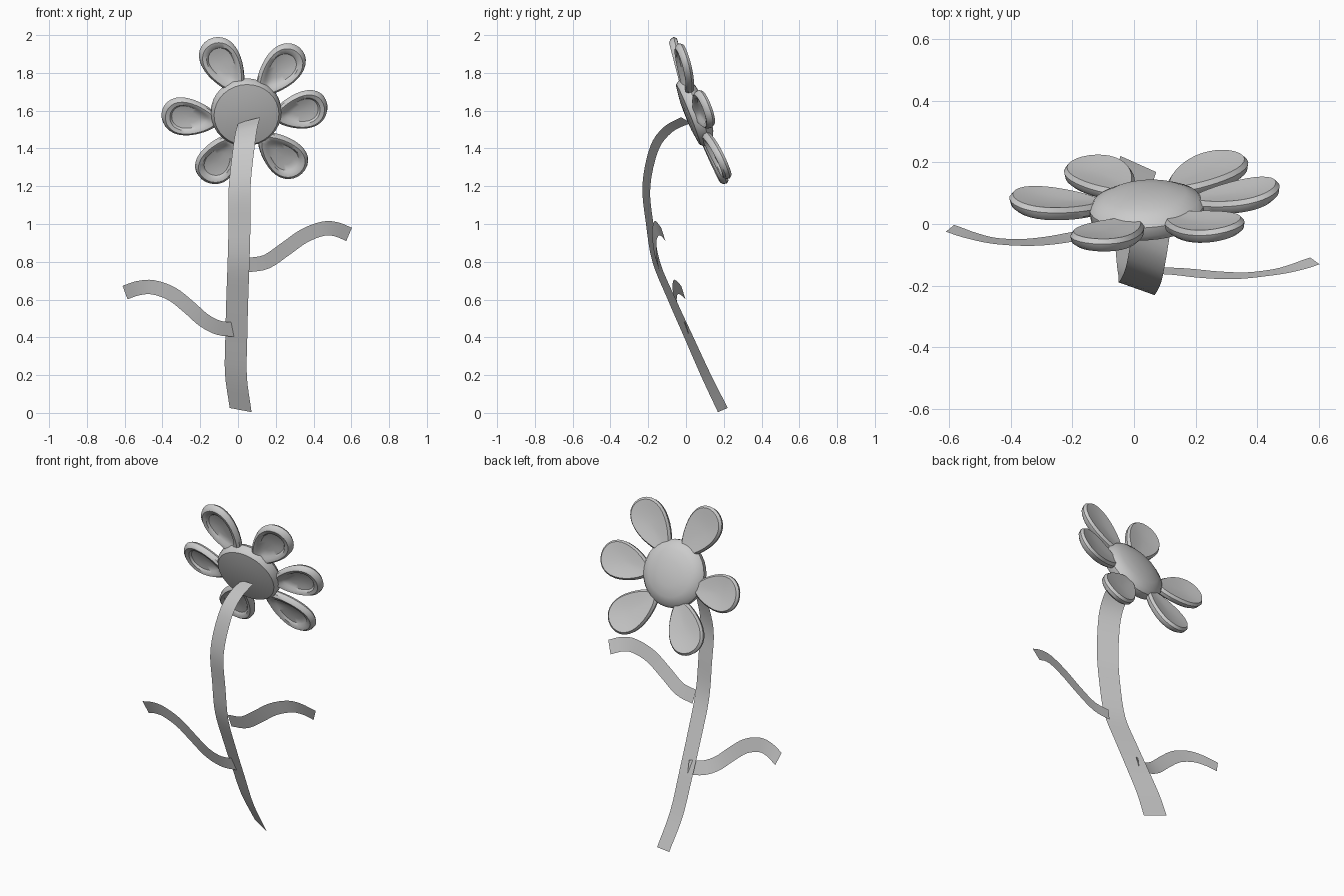
import bpy, bmesh, math
from mathutils import Vector

cube = bpy.data.objects.get("Cube")
if cube:
    bpy.data.objects.remove(cube)

grey = bpy.data.materials.new("light_grey")
grey.use_nodes = True
colour = (0.6, 0.6, 0.6, 1)
grey.diffuse_color = colour
grey.node_tree.nodes["Principled BSDF"].inputs["Base Color"].default_value = colour

# Flower head frame: across, up and facing directions
CENTRE = Vector((0.042, 0.057, 1.597))
N = Vector((-0.06, 0.93, 0.37)).normalized()
V = Vector((0, -0.37, 0.93)).normalized()
U = N.cross(V).normalized()


def head_point(u, v, n):
    return CENTRE + U * u + V * v + N * n


def finish(name, bm, angle):
    bmesh.ops.recalc_face_normals(bm, faces=bm.faces)
    mesh = bpy.data.meshes.new(name)
    bm.to_mesh(mesh)
    bm.free()
    mesh.materials.append(grey)
    ob = bpy.data.objects.new(name, mesh)
    bpy.context.collection.objects.link(ob)
    bpy.ops.object.select_all(action='DESELECT')
    ob.select_set(True)
    bpy.context.view_layer.objects.active = ob
    bpy.ops.object.shade_smooth_by_angle(angle=math.radians(angle))


def skin(name, start, rings, end, angle):
    """Closed skin through a row of rings, with a pole at each end."""
    bm = bmesh.new()
    rows = [[bm.verts.new(p) for p in ring] for ring in rings]
    count = len(rows[0])
    first, last = bm.verts.new(start), bm.verts.new(end)
    for i in range(count):
        j = (i + 1) % count
        bm.faces.new((first, rows[0][i], rows[0][j]))
        bm.faces.new((last, rows[-1][j], rows[-1][i]))
        for a, b in zip(rows, rows[1:]):
            bm.faces.new((a[i], b[i], b[j], a[j]))
    finish(name, bm, angle)


def smooth_path(points, steps=4):
    pts = [Vector(p) for p in points]
    pts = [2 * pts[0] - pts[1]] + pts + [2 * pts[-1] - pts[-2]]
    out = []
    for a, b, c, d in zip(pts, pts[1:], pts[2:], pts[3:]):
        for s in range(steps):
            t = s / steps
            out.append(0.5 * (2 * b + (c - a) * t + (2 * a - 5 * b + 4 * c - d) * t ** 2
                              + (3 * b - a - 3 * c + d) * t ** 3))
    return out + [pts[-2]]


def ribbon(name, points, half_width):
    """Thin strip; half_width(t, tangent) gives the vector from middle to edge."""
    path = smooth_path(points)
    bm = bmesh.new()
    rows = []
    for i, p in enumerate(path):
        tangent = path[min(i + 1, len(path) - 1)] - path[max(i - 1, 0)]
        w = half_width(i / (len(path) - 1), tangent.normalized())
        rows.append([bm.verts.new(p + w), bm.verts.new(p - w)])
    for a, b in zip(rows, rows[1:]):
        bm.faces.new((a[0], a[1], b[1], b[0]))
    finish(name, bm, 60)


# Stem
ribbon("stem", [(0.014, 0.195, 0.015), (-0.011, 0.105, 0.2), (-0.009, 0.015, 0.4),
                (-0.004, -0.075, 0.6), (0.003, -0.158, 0.8), (0.008, -0.192, 1.0),
                (0.009, -0.21, 1.2), (0.03, -0.168, 1.4), (0.045, -0.095, 1.5),
                (0.06, 0.0, 1.55)],
       lambda t, d: Vector((0.058, -0.026 + 0.006 * math.sin(math.pi * t), -0.011 + 0.026 * t)))


# Leaves
def leaf_width(t, d):
    w = Vector((-d.z, 0, d.x)).normalized() * 0.038
    w.y = -0.011 if w.z > 0 else 0.011
    return w


ribbon("left_leaf", [(0.05, -0.15, 0.782), (0.15, -0.155, 0.80), (0.25, -0.165, 0.867),
                     (0.35, -0.168, 0.937), (0.45, -0.157, 0.975), (0.52, -0.142, 0.972),
                     (0.588, -0.12, 0.945)], leaf_width)
ribbon("right_leaf", [(-0.02, 0.007, 0.442), (-0.1, -0.018, 0.45), (-0.18, -0.037, 0.49),
                      (-0.26, -0.052, 0.56), (-0.35, -0.06, 0.63), (-0.45, -0.055, 0.665),
                      (-0.53, -0.037, 0.66), (-0.598, -0.014, 0.637)], leaf_width)

# Flower centre: shallow lens, flat behind and domed in front
profile = [(0.1, -0.06), (0.172, -0.05), (0.186, -0.03), (0.187, 0.0),
           (0.172, 0.022), (0.13, 0.042), (0.07, 0.054)]
turns = [2 * math.pi * i / 32 for i in range(32)]
skin("flower_centre", head_point(0, 0, -0.063),
     [[head_point(r * math.cos(a), r * math.sin(a), h) for a in turns] for r, h in profile],
     head_point(0, 0, 0.058), 35)

# Petals: rounded pads with a rim and a shallow hollow behind, leaning forward
section = [(0.35, -0.002), (0.6, -0.008), (0.68, -0.02), (0.86, -0.025), (0.97, -0.014),
           (1.0, 0.006), (0.91, 0.021), (0.7, 0.018), (0.4, 0.014)]


def petal(name, root_angle, tip_angle, tip_radius, lean, drop):
    """drop lowers the petal within the head's own plane."""
    root, tip = [Vector((r * math.cos(math.radians(a)), r * math.sin(math.radians(a)) - drop))
                 for r, a in ((0.14, root_angle), (tip_radius, tip_angle))]
    axis = tip - root
    length = axis.length
    axis.normalize()
    side = Vector((-axis.y, axis.x))
    middle = length * 0.57

    def point(x, y, h):
        p = root + axis * x + side * y
        return head_point(p.x, p.y, h + lean * x - 0.01)

    rings = []
    for scale, h in section:
        ring = []
        for a in turns:
            # Wider toward the tip, narrower at the root
            x = length * (0.5 + 0.5 * math.cos(a))
            y = math.sin(a) * 0.114 * (0.88 + 0.28 * math.cos(a))
            ring.append(point(middle + (x - middle) * scale, y * scale, h))
        rings.append(ring)
    skin(name, point(middle, 0, 0.0), rings, point(middle, 0, 0.012), 40)


for name, *shape in (("upper_right_petal", 103, 115, 0.465, 0.14, 0.025),
                     ("upper_left_petal", 62, 52, 0.465, 0.13, 0.025),
                     ("left_petal", -4, 4, 0.435, 0.16, 0.02),
                     ("lower_left_petal", -58, -50, 0.465, 0.07, 0.01),
                     ("lower_right_petal", 242, 241.5, 0.45, 0.07, 0.005),
                     ("right_petal", 185, 178, 0.445, 0.16, 0.035)):
    petal(name, *shape)
